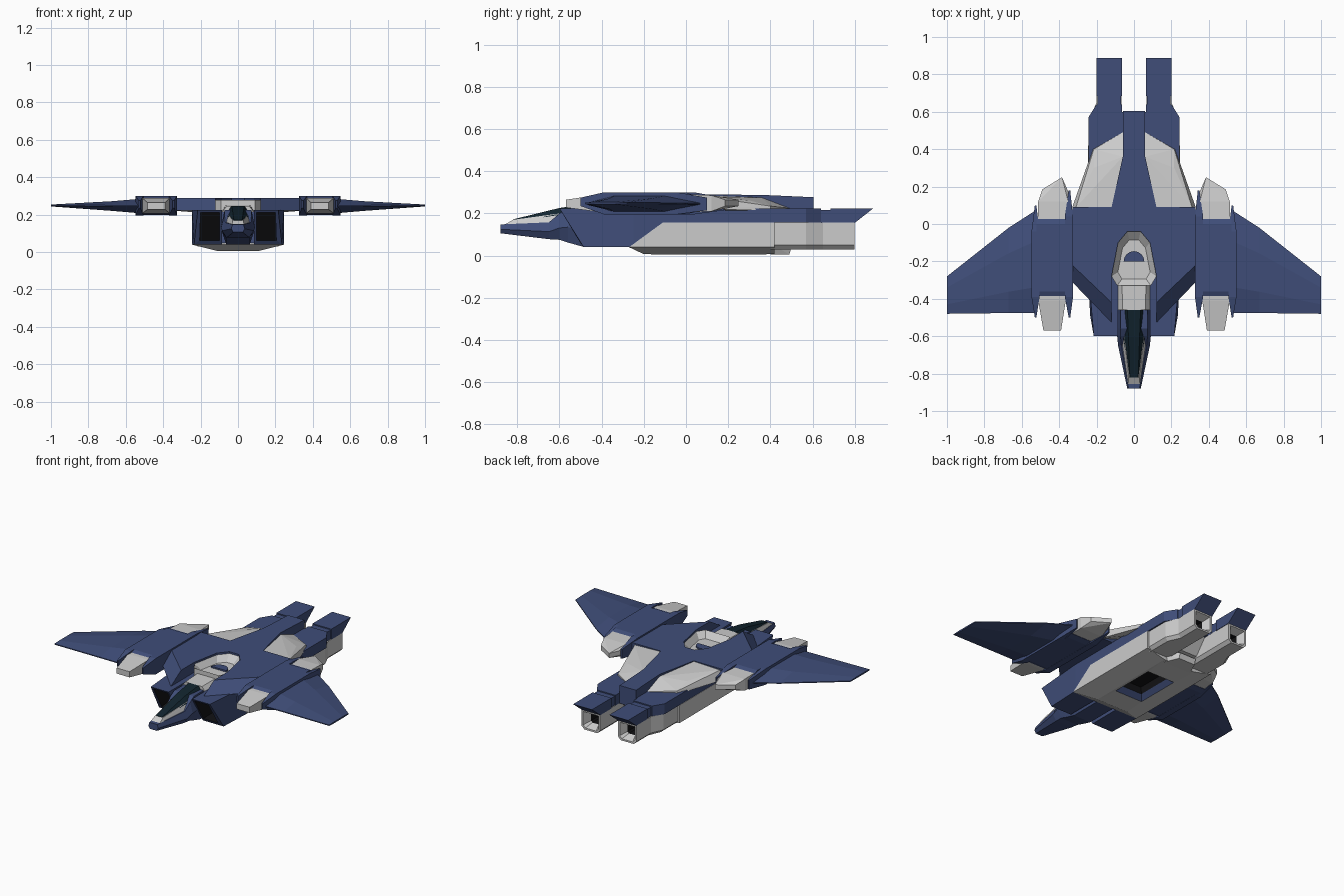
import bpy, bmesh, math

if "Cube" in bpy.data.objects:
    bpy.data.objects.remove(bpy.data.objects["Cube"])

COLORS = {"blue": (0.05, 0.075, 0.19, 1), "glass": (0.006, 0.018, 0.028, 1),
          "dark": (0.006, 0.006, 0.007, 1), "grey": (0.7, 0.7, 0.68, 1)}
MATS = {}
for key, col in COLORS.items():
    MATS[key] = bpy.data.materials.new(key)
    MATS[key].diffuse_color = col


def finish(name, bm, cols, mirror):
    bmesh.ops.recalc_face_normals(bm, faces=bm.faces)
    me = bpy.data.meshes.new(name)
    bm.to_mesh(me)
    bm.free()
    for c in cols:
        me.materials.append(MATS[c])
    ob = bpy.data.objects.new(name, me)
    bpy.context.collection.objects.link(ob)
    if mirror:
        mod = ob.modifiers.new("mirror", 'MIRROR')
        mod.use_mirror_merge = False
    return ob


def loft(name, rings, col="grey", bands=None, mirror=False):
    """Skin a list of rings; bands gives a colour per band, plus one for the last cap."""
    bands = bands or [col] * len(rings)
    cols = list(dict.fromkeys(bands))
    bm = bmesh.new()
    vs = [[bm.verts.new(p) for p in r] for r in rings]
    n = len(vs[0])
    bm.faces.new(vs[0]).material_index = cols.index(bands[0])
    for a, b, c in zip(vs, vs[1:], bands):
        for i in range(n):
            j = (i + 1) % n
            bm.faces.new((a[i], a[j], b[j], b[i])).material_index = cols.index(c)
    bm.faces.new(vs[-1]).material_index = cols.index(bands[-1])
    return finish(name, bm, cols, mirror)


def hull(name, pts, col="grey", mirror=False):
    bm = bmesh.new()
    for p in pts:
        bm.verts.new(p)
    res = bmesh.ops.convex_hull(bm, input=bm.verts[:])
    junk = {g for g in res["geom_interior"] + res["geom_unused"] if isinstance(g, bmesh.types.BMVert)}
    bmesh.ops.delete(bm, geom=list(junk), context='VERTS')
    bmesh.ops.dissolve_limit(bm, angle_limit=0.02, verts=bm.verts[:], edges=bm.edges[:])
    return finish(name, bm, [col], mirror)


def sym(pts):
    return list(pts) + [(-p[0],) + tuple(p[1:]) for p in reversed(pts)]


def at_z(pts, z):
    return [(x, y, z) for x, y in pts]


def extrude_x(name, prof, x0, x1, col="grey", mirror=True):
    return loft(name, [[(x, y, z) for y, z in prof] for x in (x0, x1)], col, mirror=mirror)


def rect(x0, x1, y, z0, z1):
    return [(x0, y, z0), (x1, y, z0), (x1, y, z1), (x0, y, z1)]


# Nose and forward fuselage
nose = [(-.88, .036, .106, .148), (-.65, .085, .078, .158), (-.6, .09, .075, .2),
        (-.56, .09, .062, .224), (-.48, .09, .04, .224), (-.2, .09, .04, .224)]
loft("nose", [sym([(w * .7, y, zb), (w, y, zb * .55 + zt * .45), (w * .8, y, zt)])
              for y, w, zb, zt in nose], "blue")

# Canopy frame and glass
hull("canopy_frame", sym([(.032, -.86, .147), (.028, -.82, .17), (.066, -.63, .155),
                          (.052, -.6, .2), (.06, -.45, .215)]))
hull("canopy_glass", sym([(.028, -.82, .16), (.022, -.82, .172), (.055, -.62, .19), (.03, -.6, .226),
                          (.055, -.46, .215), (.035, -.46, .246)]), "glass")

# Grey neck behind the canopy, and sunken bay with a round visor
hull("neck", sym([(.09, -.31, .215), (.085, -.46, .215), (.06, -.46, .246), (.065, -.31, .25)]))
bay = sym([(.035, -.04), (.085, -.1), (.12, -.28), (.09, -.33)])
bay_in = [(x * .72, -.2 + (y + .2) * .72) for x, y in bay]
loft("sunken_bay", [at_z(bay, .215), at_z(bay, .278), at_z(bay_in, .24)])
arc = [(.055 * math.cos(math.pi * i / 8), -.2 + .055 * math.sin(math.pi * i / 8)) for i in range(9)]
loft("visor", [at_z(arc, .235), at_z(arc, .25)], "blue")

# Upper deck with notch, sloped front and tail spine
inner = [(.035, -.04), (.085, -.1), (.12, -.28)]
tail = [(.33, .09, .29), (.12, .09, .29), (.06, .36, .288), (.06, .605, .277)]
low = [(x, y, .222) for x, y in inner + [(.12, -.53), (.33, -.31)]]
low += [(x, y, .222) for x, y, z in tail]
top = [(x, y, .29) for x, y in inner + [(.12, -.42), (.33, -.22)]] + tail
loft("upper_deck", [sym(low), sym(top)], "blue")

# Grey sloped panels behind the deck
hull("rear_fairing", [(.12, .09, .286), (.31, .09, .28), (.33, .09, .22), (.06, .36, .275),
                      (.215, .3, .262), (.215, .4, .235), (.22, .4, .215), (.06, .49, .225),
                      (.06, .49, .2)], mirror=True)

# Raked air intakes
lip = [(.085, -.6, .224), (.215, -.6, .224), (.235, -.485, .04), (.085, -.485, .04)]
mouth = [(.098, -.592, .211), (.2, -.592, .211), (.205, -.502, .062), (.098, -.502, .062)]
back = [(.085, -.2, .224), (.245, -.25, .224), (.245, -.25, .04), (.085, -.2, .04)]
deep = [(x, y + .22, z) for x, y, z in mouth]
loft("air_intake", [back, lip, mouth, deep], bands=["blue", "blue", "dark", "dark"], mirror=True)

# Blue main hull above the belly
extrude_x("main_hull", [(-.26, .224), (-.26, .042), (-.24, .045), (-.1, .157), (.4, .157), (.4, .224)],
          -.244, .244, "blue", mirror=False)
rear = sym([(.244, .39), (.244, .57), (.2, .64), (.065, .64), (.065, .6)])
loft("rear_hull", [at_z(rear, .156), at_z(rear, .224)], "blue")


# Grey belly with recessed hatch
def quad(w, y0, y1, z, y2=None):
    return [(-w, y0, z), (w, y0, z), (w, y1, z), (-w, y1, z)]


loft("belly", [quad(.246, -.11, .42, .157), quad(.246, -.27, .42, .04), quad(.115, -.2, .42, .007),
               quad(.1, -.05, .25, .005), quad(.075, -.02, .22, .035), quad(.07, -.02, .22, .08)],
     bands=["grey", "grey", "grey", "blue", "dark", "dark"])
hull("belly_tail", sym([(.1, .4, .005), (.06, .49, .005), (.06, .5, .04), (.12, .4, .06)]))
hull("engine_bridge", sym([(.08, .4, .05), (.08, .4, .16), (.08, .58, .16), (.08, .5, .06)]))


# Engines with hollow square nozzles
def engine_ring(y, s=1.0, x1=.2):
    sec = [(.066, .157), (x1, .157), (x1, .05), (x1 - .02, .03), (.085, .03), (.066, .05)]
    cx, cz = (.066 + x1) / 2, .094
    return [(cx + (x - cx) * s, y, cz + (z - cz) * s) for x, z in sec]


loft("engine", [engine_ring(.4, 1, .235), engine_ring(.57, 1, .235), engine_ring(.65), engine_ring(.8),
                engine_ring(.8, .82), engine_ring(.75, .5), engine_ring(.68, .5)],
     bands=["grey"] * 5 + ["dark"] * 2, mirror=True)

# Tail flaps and their necks
extrude_x("flap_neck", [(.63, .15), (.7, .15), (.7, .217), (.63, .217)], .07, .195, "blue")
extrude_x("tail_flap", [(.685, .224), (.888, .224), (.8, .155), (.685, .155)], .063, .2, "blue")

# Wing pods: blue core, side rails, grey tapered ends
hull("pod_core", [(x, y, z) for x in (.35, .52) for y, z in
                  [(-.385, .205), (-.385, .29), (-.36, .3), (0, .3), (.04, .285), (.04, .205), (0, .197), (-.36, .197)]],
     "blue", mirror=True)


def rail(name, xa, xb, tip, y1):
    prof = [(-.39, .3), (y1 - .14, .3), (y1 - .14, .196), (-.39, .196)]
    ends = [(-.5, .235), (-.5, .275), (y1, .275), (y1, .215)]
    hull(name, [(x, y, z) for x in (xa, xb) for y, z in prof] +
         [(tip + d, y, z) for d in (-.004, .004) for y, z in ends], "blue", mirror=True)


rail("inner_rail", .326, .37, .345, .18)
rail("outer_rail", .505, .548, .526, .1)
loft("pod_front", [rect(.362, .515, -.36, .205, .291), rect(.365, .512, -.41, .207, .289),
                   rect(.39, .484, -.57, .228, .265)], mirror=True)
hull("pod_rear", rect(.36, .515, 0, .205, .291) + rect(.352, .512, .12, .21, .286) +
     [(x, y, z) for z in (.235, .265) for x, y in [(.385, .25), (.35, .17), (.49, .185)]], mirror=True)


# Forward-swept wings, thin at the tip
def wing_ring(x, y0, y1, up, down, edge):
    d = y1 - y0
    return [(x, y0, edge - .003), (x, y0, edge + .003), (x, y0 + d * .25, up), (x, y0 + d * .7, up),
            (x, y1, edge + .003), (x, y1, edge - .003), (x, y0 + d * .7, down), (x, y0 + d * .25, down)]


loft("wing", [wing_ring(.53, -.475, .07, .284, .208, .246), wing_ring(.67, -.476, -.02, .272, .22, .247),
              wing_ring(1, -.48, -.28, .254, .244, .249)], "blue", mirror=True)

for m in bpy.data.materials:
    if m.users and not m.is_grease_pencil:
        m.use_nodes = True
        m.node_tree.nodes["Principled BSDF"].inputs["Base Color"].default_value = m.diffuse_color
